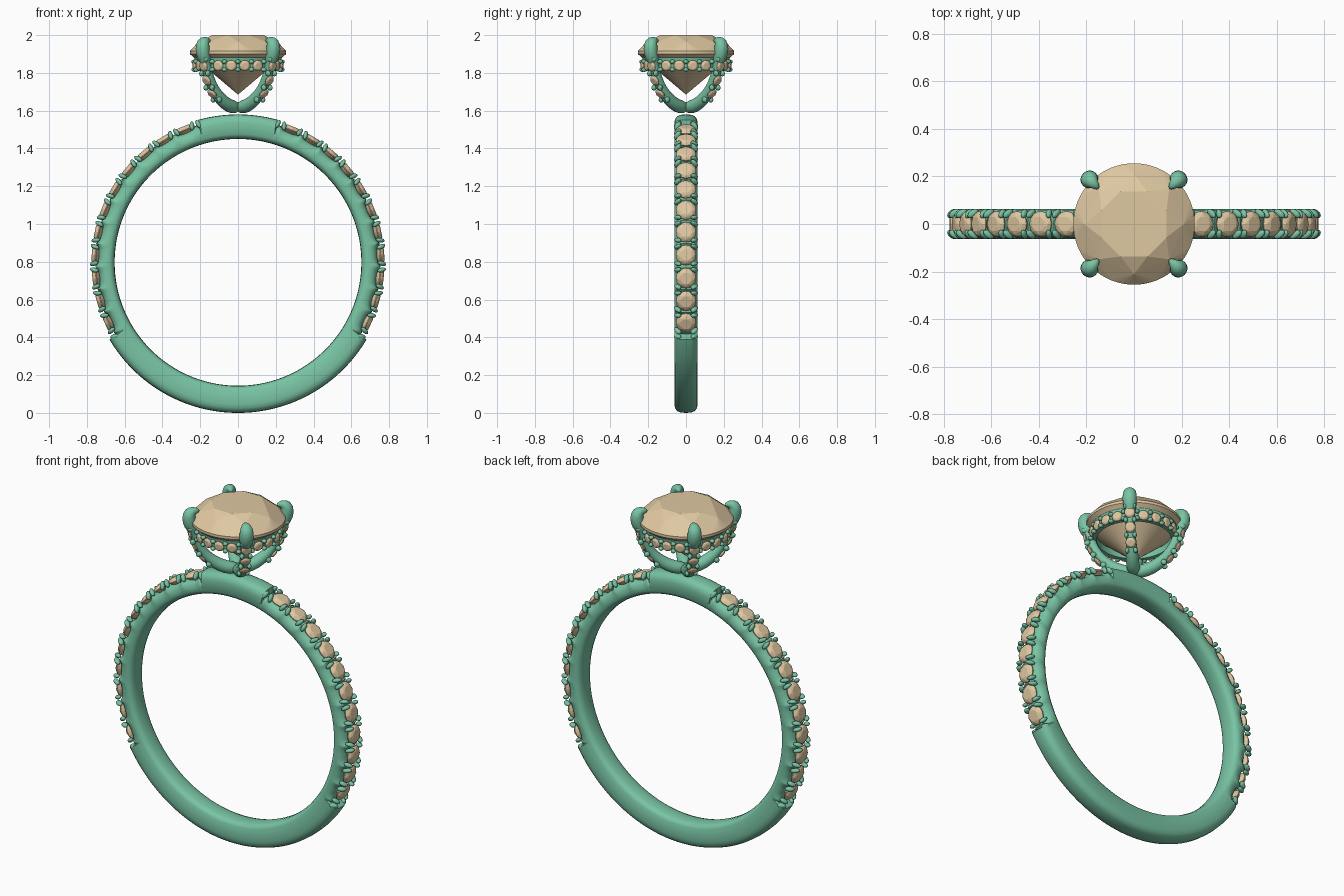
import bpy, bmesh
from math import sin, cos, pi, radians as rad
from mathutils import Vector, Matrix

if "Cube" in bpy.data.objects:
    bpy.data.objects.remove(bpy.data.objects["Cube"])

CZ = 0.797                                   # centre height of the band


def material(name, col):
    m = bpy.data.materials.new(name)
    m.diffuse_color = (*col, 1)
    m.use_nodes = True
    m.node_tree.nodes["Principled BSDF"].inputs["Base Color"].default_value = m.diffuse_color
    return m


METAL = material("green_metal", (0.19, 0.55, 0.37))
GEM = material("cream_stone", (0.74, 0.58, 0.36))


def finish(name, bm, mat, smooth=None):
    bmesh.ops.recalc_face_normals(bm, faces=bm.faces)
    me = bpy.data.meshes.new(name)
    bm.to_mesh(me)
    bm.free()
    ob = bpy.data.objects.new(name, me)
    bpy.context.collection.objects.link(ob)
    me.materials.append(mat)
    if smooth:
        bpy.ops.object.select_all(action='DESELECT')
        ob.select_set(True)
        bpy.context.view_layer.objects.active = ob
        bpy.ops.object.shade_smooth_by_angle(angle=rad(smooth))
    return ob


def frame(pos, normal, side):
    """Matrix with z = normal, y = side, x = along the row."""
    n, s = Vector(normal).normalized(), Vector(side).normalized()
    m = Matrix((s.cross(n), s, n)).transposed().to_4x4()
    m.translation = pos
    return m


def loft(bm, rings, closed):
    vs = [[bm.verts.new(p) for p in r] for r in rings]
    n = len(vs[0])
    for i in range(len(vs) if closed else len(vs) - 1):
        a, b = vs[i], vs[(i + 1) % len(vs)]
        for j in range(n):
            bm.faces.new((a[j], a[(j + 1) % n], b[(j + 1) % n], b[j]))
    if not closed:
        bm.faces.new(vs[0])
        bm.faces.new(vs[-1])


def gem(bm, m, size, seg, layers, culet):
    """Cut stone: hull of rings (count, radius, height, half-step turn)."""
    pts = [Vector((0, 0, culet))]
    for k, r, z, turn in layers:
        k = k or seg
        pts += [Vector((r * cos(2 * pi * (i + turn) / k), r * sin(2 * pi * (i + turn) / k), z))
                for i in range(k)]
    bmesh.ops.convex_hull(bm, input=[bm.verts.new(m @ (p * size)) for p in pts])


def small_gem(bm, m, size):
    gem(bm, m, size, 16, [(8, .58, .34, .5), (8, .84, .22, 0), (0, 1, 0, 0), (0, 1, -.08, 0)], -.7)


def bead(bm, m, sx, sy, sz):
    bmesh.ops.create_uvsphere(bm, u_segments=10, v_segments=7, radius=1,
                              matrix=m @ Matrix.Diagonal((sx, sy, sz, 1)))


# Band: section swept round the circle, stepped down where stones sit
PITCH, FIRST, COUNT = 9.3, -25, 11


def outer_radius(a):
    if a > 90:
        a = 180 - a
    if -31 < a < 74.5:
        u = ((a - FIRST) / PITCH + .5) % 1
        return .738 + .02 * abs(2 * u - 1) ** 3
    return .790 - .007 * sin(rad(a))


rings = []
for i in range(720):
    a = i / 2 - 90
    R = outer_radius(a)
    half = [(.653, 0), (.655, .03), (.662, .05), (.678, .061), (R - .045, .062),
            (R - .025, .058), (R - .009, .046), (R - .002, .028), (R, 0)]
    sec = half + [(r, -y) for r, y in half[-2:0:-1]]
    rings.append([(r * cos(rad(a)), y, CZ + r * sin(rad(a))) for r, y in sec])
bm = bmesh.new()
loft(bm, rings, True)
finish("band", bm, METAL, 40)

# Stones and paired bead claws on both shoulders of the band
stones, claws = bmesh.new(), bmesh.new()


def on_band(a, r, y, mirror):
    n = Vector((mirror * cos(rad(a)), 0, sin(rad(a))))
    return frame(n * r + Vector((0, y, CZ)), n, (0, 1, 0))


for mirror in (1, -1):
    for i in range(COUNT):
        small_gem(stones, on_band(FIRST + i * PITCH, .757, 0, mirror), .054)
    for i in range(COUNT + 1):
        for off in (-1.3, 1.3):
            for s in (-1, 1):
                m = on_band(FIRST + (i - .5) * PITCH + off, .762, s * .044, mirror)
                m = m @ Matrix.Rotation(s * rad(35), 4, 'X')
                m = m @ Matrix.Rotation(rad(14) * (-mirror if off > 0 else mirror) * -1, 4, 'Y')
                bead(claws, m, .0125, .016, .026)
finish("band_stones", stones, GEM)
finish("band_claws", claws, METAL, 60)

# Centre stone
bm = bmesh.new()
gem(bm, Matrix.Translation((0, 0, 1.9)), .255, 64,
    [(8, .58, .392, .5), (8, .82, .255, 0), (0, 1, .06, 0), (0, 1, 0, 0)], -.843)
finish("centre_stone", bm, GEM)

# Four curved prongs meeting under the centre stone: (radius, z, thickness)
PATH = [(0, 1.613, .036), (.07, 1.624, .036), (.13, 1.66, .034), (.175, 1.705, .027),
        (.21, 1.76, .026), (.233, 1.82, .026), (.243, 1.86, .028), (.256, 1.885, .037),
        (.268, 1.93, .039), (.262, 1.962, .036), (.238, 1.976, .022), (.208, 1.968, .007)]


def polar(az, r, z):
    return Vector((r * cos(az), r * sin(az), z))


def on_head(az, r, z, tilt, side=0):
    """Frame on the head, facing outward and tilted down, shifted sideways."""
    tang = Vector((-sin(az), cos(az), 0))
    return frame(polar(az, r, z) + tang * side, polar(az, cos(rad(tilt)), sin(rad(tilt))), tang)


prongs, stones, claws = bmesh.new(), bmesh.new(), bmesh.new()
for q in range(4):
    az = rad(45 + 90 * q)
    tang = Vector((-sin(az), cos(az), 0))
    rings = []
    for i, (r, z, t) in enumerate(PATH):
        p0, p1 = PATH[max(i - 1, 0)], PATH[min(i + 1, len(PATH) - 1)]
        d = (polar(az, p1[0], p1[1]) - polar(az, p0[0], p0[1])).normalized()
        n = tang.cross(d)
        rings.append([polar(az, r, z) + t * 1.06 * (tang * cos(k * pi / 5) + n * sin(k * pi / 5))
                      for k in range(10)])
    loft(prongs, rings, False)
    for r, z, tilt in ((.260, 1.836, -12), (.235, 1.759, -27), (.193, 1.688, -42)):
        small_gem(stones, on_head(az, r, z, tilt), .029)
    for r, z, tilt in ((.262, 1.874, -8), (.249, 1.797, -20), (.216, 1.722, -36), (.162, 1.658, -48)):
        for s in (-.023, .023):
            bead(claws, on_head(az, r, z, tilt, s), .016, .012, .016)
ob = finish("prongs", prongs, METAL, 80)
ob.modifiers.new("round", 'SUBSURF').levels = 1
ob.modifiers["round"].render_levels = 1

# Hidden halo: gallery rail under the girdle with its own stones and beads
SEC = [(.226, 1.815), (.226, 1.862), (.236, 1.892), (.226, 1.892), (.2, 1.858), (.2, 1.815)]
bm = bmesh.new()
loft(bm, [[polar(i * pi / 48, r, z) for r, z in SEC] for i in range(96)], True)
finish("halo_rail", bm, METAL, 40)
for k in range(20):
    az = rad(9 + 18 * k)
    if k % 5 != 2:
        small_gem(stones, on_head(az, .232, 1.838, -5), .029)
    for dz in (-.021, .021):
        bead(claws, on_head(az + rad(9), .232, 1.838 + dz, 0), .012, .014, .015)
finish("head_stones", stones, GEM)
finish("head_claws", claws, METAL, 60)
